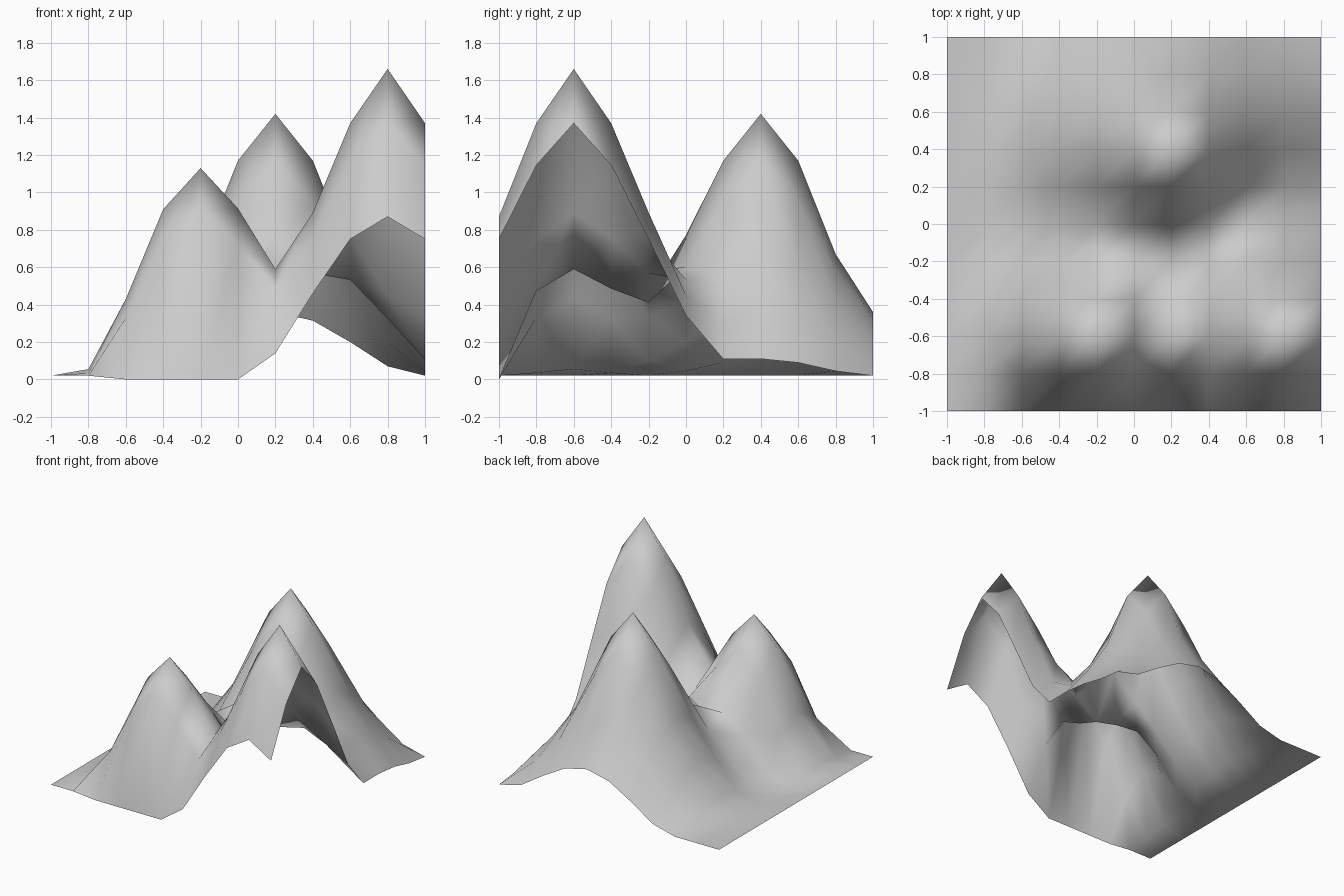
import bpy, bmesh, math

if "Cube" in bpy.data.objects:
    bpy.data.objects.remove(bpy.data.objects["Cube"])

N, STEP, BASE = 11, 0.2, 0.02

# each peak: centre and height profile as (distance, height)
PEAKS = [
    ((0.8, -0.6), [(0, 1.66), (.2, 1.37), (.283, 1.145), (.4, .89), (.447, .75), (.566, .47),
                   (.632, .34), (.721, .17), (.825, .06), (.92, 0)]),
    ((0.2, 0.4), [(0, 1.42), (.2, 1.17), (.283, .95), (.4, .67), (.447, .58), (.566, .41),
                  (.6, .36), (.632, .315), (.721, .2), (.8, .11), (.849, .07), (.894, .045), (1, 0)]),
    ((-0.2, -0.6), [(0, 1.13), (.2, .91), (.283, .72), (.4, .43), (.447, .33), (.566, .1),
                    (.6, .055), (.64, .03), (.75, 0)]),
]
# height of the cut-down front edge, left to right
FRONT_EDGE = [.02, .02, 0, 0, 0, 0, .14, .46, .75, .87, .75]


def profile_height(profile, d):
    for (d0, h0), (d1, h1) in zip(profile, profile[1:]):
        if d <= d1:
            return h0 + (h1 - h0) * (d - d0) / (d1 - d0)
    return 0.0


def terrain_height(i, j):
    if j == 0:
        return FRONT_EDGE[i]
    x, y = -1 + i * STEP, -1 + j * STEP
    hs = [profile_height(p, math.hypot(x - c[0], y - c[1])) for c, p in PEAKS]
    z = math.sqrt(sum(h * h for h in hs))
    if (i, j) == (6, 5):        # raised saddle in front of the rear peak
        z += 0.1
    return max(BASE, z)


# mountain sheet: grid displaced by the blended peaks
bm = bmesh.new()
grid = [[bm.verts.new((-1 + i * STEP, -1 + j * STEP, terrain_height(i, j)))
         for i in range(N)] for j in range(N)]
for j in range(N - 1):
    for i in range(N - 1):
        f = bm.faces.new((grid[j][i], grid[j][i + 1], grid[j + 1][i + 1], grid[j + 1][i]))
        f.smooth = True
mesh = bpy.data.meshes.new("mountain_terrain")
bm.to_mesh(mesh)
bm.free()
bpy.context.collection.objects.link(bpy.data.objects.new("mountain_terrain", mesh))
